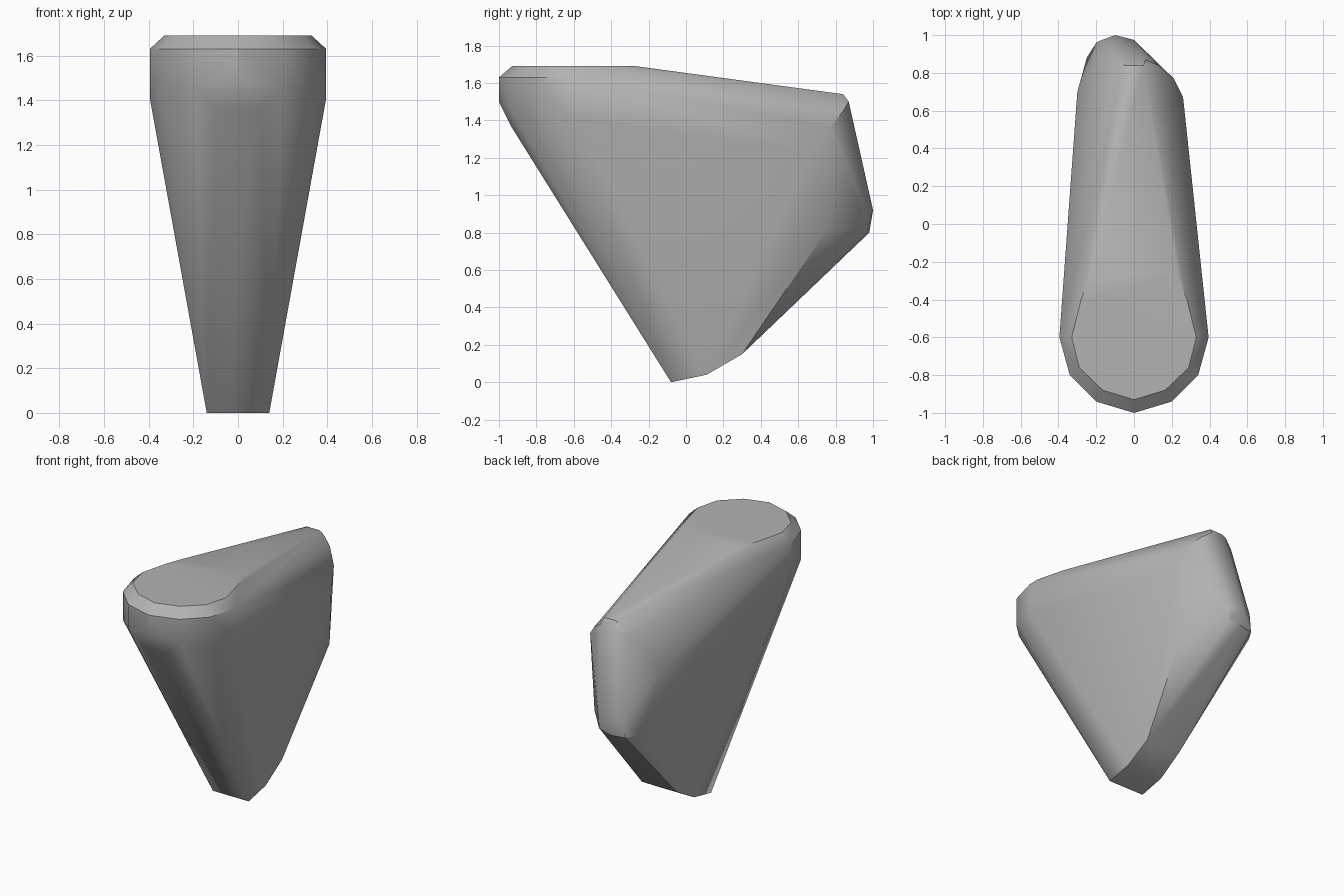
import bpy
import bmesh
import math

cube = bpy.data.objects.get("Cube")
if cube:
    bpy.data.objects.remove(cube)

stone_grey = bpy.data.materials.new("stone_grey")
stone_grey.use_nodes = True
stone_grey.diffuse_color = (0.45, 0.45, 0.45, 1)
stone_grey.node_tree.nodes["Principled BSDF"].inputs["Base Color"].default_value = (0.45, 0.45, 0.45, 1)


def mirrored(points):
    return points + [(-x, y, z) for x, y, z in points if x]


# Rounded front end: chamfered top rim, widest rim and lower rim
top_rim = [(0, -0.93, 1.69), (0.165, -0.88, 1.69), (0.29, -0.76, 1.69),
           (0.33, -0.6, 1.69), (0.28, -0.4, 1.69), (0.23, -0.27, 1.69)]
wide_rim = [(0, -1, 1.63), (0.2, -0.94, 1.63), (0.34, -0.8, 1.63), (0.395, -0.6, 1.63)]
lower_rim = [(0, -1, 1.5), (0.2, -0.94, 1.46), (0.34, -0.8, 1.43), (0.395, -0.6, 1.41),
             (0.1, -0.93, 1.36)]

# Narrow foot and the tapering upper back
foot = [(0.14, -0.08, 0), (0.14, 0.11, 0.04), (0.135, 0.3, 0.15)]
upper_back = [(0.05, 0.84, 1.54), (0.06, 0.87, 1.5), (0.13, 0.84, 1.45), (0.21, 0.77, 1.36)]

# Back corners: a flat cut on the left, a rounded ridge on the right
cut_corner = [(0.26, 0.67, 1.23), (0.19, 0.75, 0.81), (0, 0.97, 0.82), (0, 0.975, 0.91)]
ridge_corner = [(-0.3, 0.7, 1.2), (-0.25, 0.88, 0.8), (-0.2, 0.96, 0.8), (-0.1, 0.98, 0.8),
                (-0.1, 1, 0.92), (-0.18, 0.97, 0.92)]

# Faceted stone as one closed skin around all the profiles
bm = bmesh.new()
for p in mirrored(top_rim + wide_rim + lower_rim + foot + upper_back) + cut_corner + ridge_corner:
    bm.verts.new(p)
hull = bmesh.ops.convex_hull(bm, input=bm.verts)
loose = [v for v in bm.verts if not v.link_faces]
bmesh.ops.delete(bm, geom=loose, context="VERTS")
bmesh.ops.dissolve_limit(bm, angle_limit=math.radians(1), verts=bm.verts, edges=bm.edges)
bmesh.ops.recalc_face_normals(bm, faces=bm.faces)

mesh = bpy.data.meshes.new("tapered_stone")
bm.to_mesh(mesh)
bm.free()
mesh.materials.append(stone_grey)
stone = bpy.data.objects.new("tapered_stone", mesh)
bpy.context.collection.objects.link(stone)

# Soft shading that keeps the sharp creases
bpy.ops.object.select_all(action="DESELECT")
stone.select_set(True)
bpy.context.view_layer.objects.active = stone
bpy.ops.object.shade_smooth_by_angle(angle=math.radians(32))
